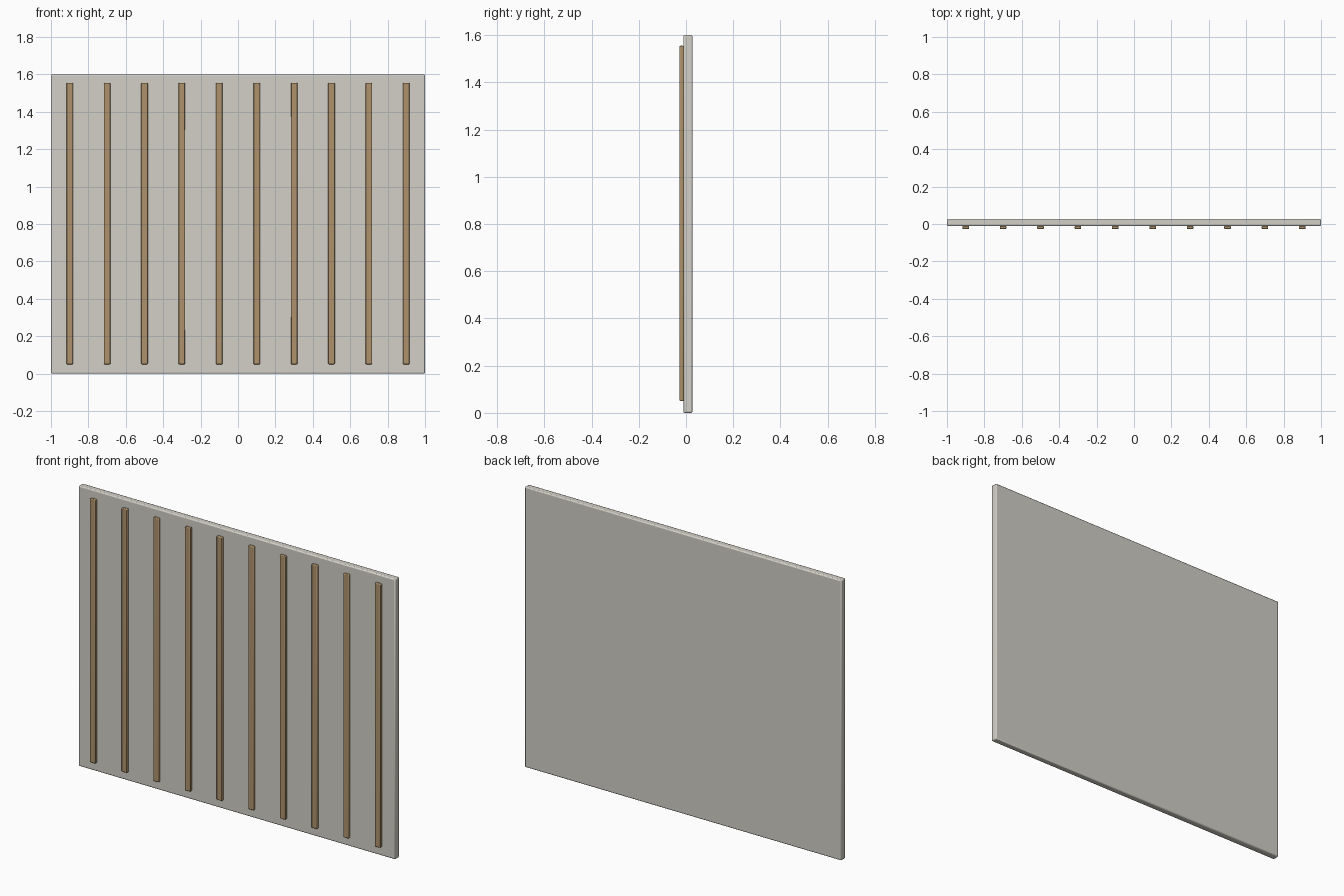
import bpy

if "Cube" in bpy.data.objects:
    bpy.data.objects.remove(bpy.data.objects["Cube"])


def material(name, rgb):
    m = bpy.data.materials.new(name)
    m.diffuse_color = (*rgb, 1)
    m.use_nodes = True
    m.node_tree.nodes["Principled BSDF"].inputs["Base Color"].default_value = m.diffuse_color
    return m


def box(name, lo, hi, mat, bevel):
    """Box between two corners with softened edges."""
    bpy.ops.mesh.primitive_cube_add(size=1, location=[(a + b) / 2 for a, b in zip(lo, hi)])
    ob = bpy.context.object
    ob.name = name
    ob.scale = [b - a for a, b in zip(lo, hi)]
    bpy.ops.object.transform_apply(location=False, rotation=False, scale=True)
    ob.data.materials.append(mat)
    mod = ob.modifiers.new("edge_bevel", 'BEVEL')
    mod.width = bevel
    mod.segments = 2
    bpy.ops.object.shade_smooth_by_angle()
    return ob


plaster = material("warm_grey", (0.65, 0.63, 0.57))
wood = material("wood", (0.43, 0.29, 0.15))

# Backing panel
box("panel", (-1, -0.011, 0), (1, 0.0275, 1.6), plaster, 0.006)

# Ten evenly spaced vertical slats on the front
for i in range(10):
    x = -0.9 + 0.2 * i
    box(f"slat_{i + 1}", (x - 0.0175, -0.0275, 0.05), (x + 0.0175, -0.010, 1.555), wood, 0.004)
